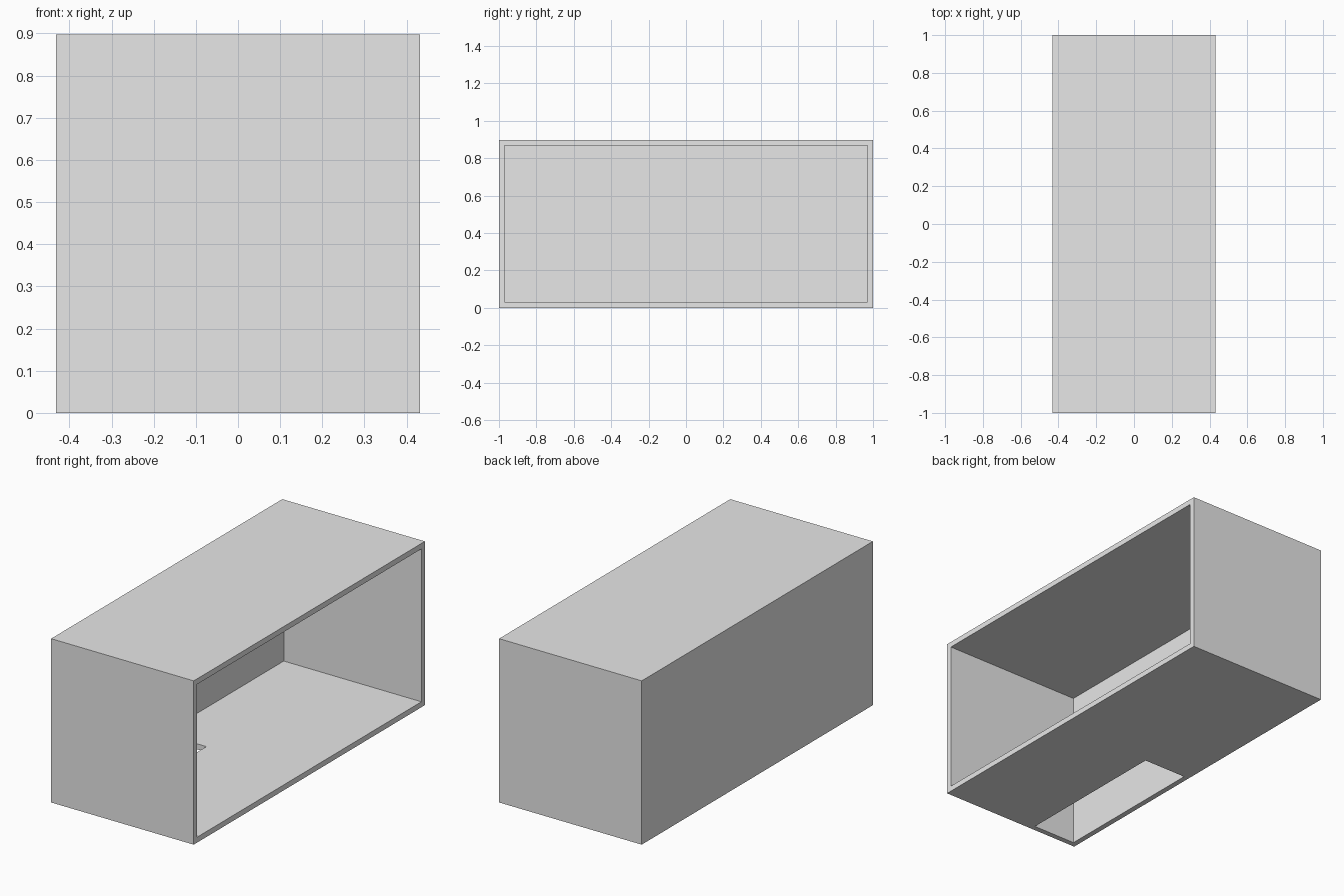
import bpy
import bmesh
from mathutils import Vector

default = bpy.data.objects.get("Cube")
if default:
    bpy.data.objects.remove(default, do_unlink=True)

W, L, H, T = 0.864, 2.0, 0.897, 0.03  # width, length, height, wall thickness

grey = bpy.data.materials.new("light_grey")
grey.use_nodes = True
grey.diffuse_color = (0.8, 0.8, 0.8, 1)
grey.node_tree.nodes["Principled BSDF"].inputs["Base Color"].default_value = (0.8, 0.8, 0.8, 1)


def box(name, lo, hi):
    """Axis-aligned box between two corners."""
    lo, hi = Vector(lo), Vector(hi)
    bm = bmesh.new()
    bmesh.ops.create_cube(bm, size=1)
    bmesh.ops.scale(bm, vec=hi - lo, verts=bm.verts)
    bmesh.ops.translate(bm, vec=(lo + hi) / 2, verts=bm.verts)
    mesh = bpy.data.meshes.new(name)
    bm.to_mesh(mesh)
    bm.free()
    mesh.materials.append(grey)
    obj = bpy.data.objects.new(name, mesh)
    bpy.context.collection.objects.link(obj)
    return obj


def cut(target, cutter):
    """Subtract the cutter from the target, then discard it."""
    cutter.hide_render = True
    mod = target.modifiers.new("cut", "BOOLEAN")
    mod.operation = "DIFFERENCE"
    mod.solver = "EXACT"
    mod.object = cutter
    bpy.context.view_layer.objects.active = target
    bpy.ops.object.modifier_apply(modifier=mod.name)
    bpy.data.objects.remove(cutter, do_unlink=True)


# Outer block
shell = box("open_box_shell", (-W / 2, -L / 2, 0), (W / 2, L / 2, H))

# Cavity, open on the left side
inner_x, inner_y = -W / 2 + T, -L / 2 + T
cut(shell, box("cavity_cutter", (inner_x, inner_y, T), (W, -inner_y, H - T)))

# Rectangular floor opening, flush with the back and end walls
cut(shell, box("floor_opening_cutter", (inner_x, inner_y, -T), (-0.14, -0.073, H / 2)))
